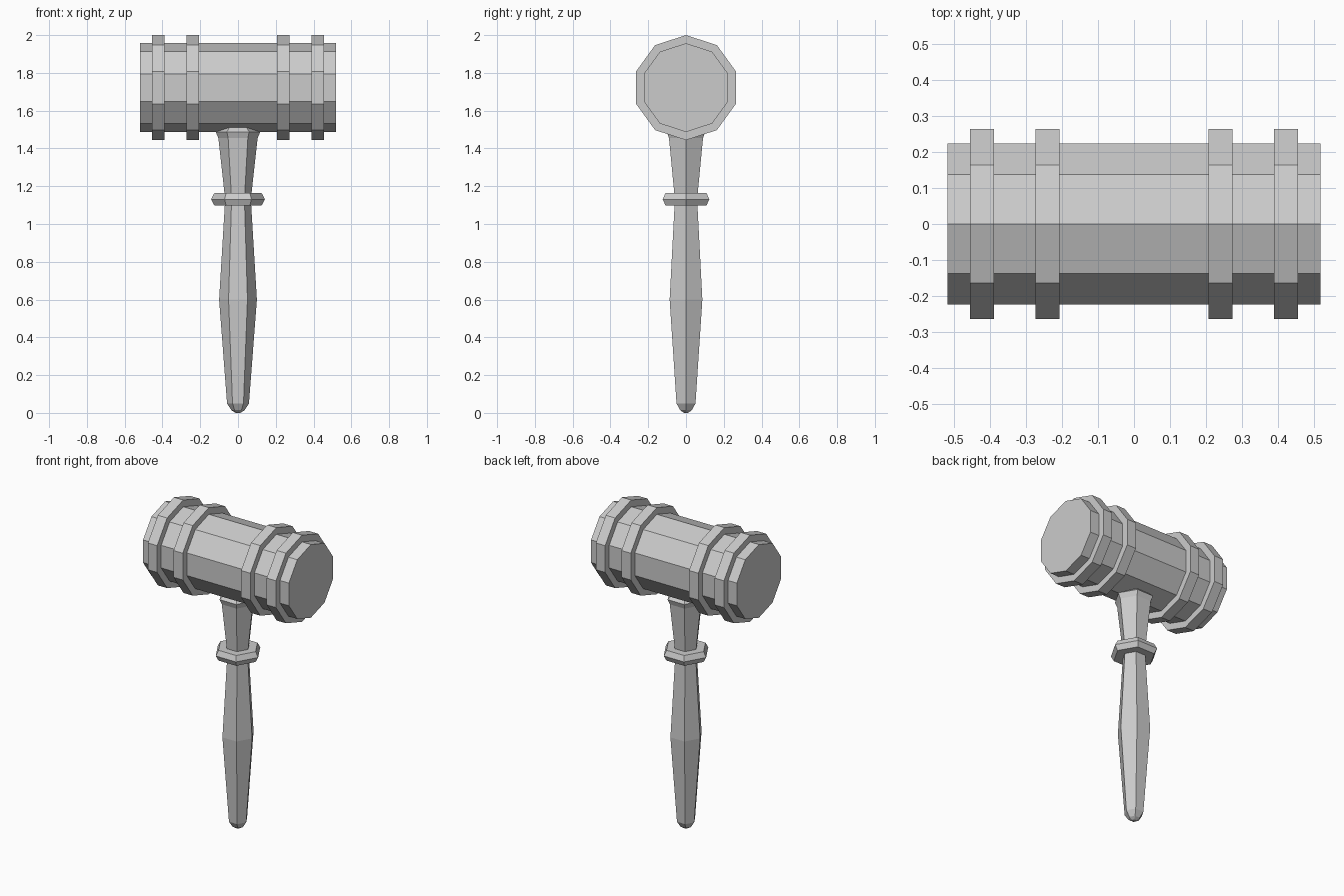
import bpy, bmesh, math
from mathutils import Matrix

if "Cube" in bpy.data.objects:
    bpy.data.objects.remove(bpy.data.objects["Cube"])

HEAD_Z = 1.722


def lathe(name, profile, sides, phase=0.0, matrix=Matrix()):
    """Faceted solid of revolution from (radius, height) pairs, capped at both ends."""
    bm = bmesh.new()
    rings = []
    for r, z in profile:
        rings.append([bm.verts.new((r * math.cos(phase + math.tau * i / sides),
                                    r * math.sin(phase + math.tau * i / sides), z))
                      for i in range(sides)])
    for a, b in zip(rings, rings[1:]):
        for i in range(sides):
            j = (i + 1) % sides
            bm.faces.new((a[i], a[j], b[j], b[i]))
    bm.faces.new(rings[0][::-1])
    bm.faces.new(rings[-1])
    bm.transform(matrix)
    bmesh.ops.recalc_face_normals(bm, faces=bm.faces)
    mesh = bpy.data.meshes.new(name)
    bm.to_mesh(mesh)
    bm.free()
    obj = bpy.data.objects.new(name, mesh)
    bpy.context.collection.objects.link(obj)
    return obj


def head_drum(name, radius, x0, x1):
    """Ten-sided drum lying along x with a corner pointing up."""
    m = Matrix.Translation((0, 0, HEAD_Z)) @ Matrix.Rotation(math.pi / 2, 4, 'Y')
    return lathe(name, [(radius, x0), (radius, x1)], 10, 0.0, m)


# Mallet head and its four raised bands
head_drum("head", 0.235, -0.518, 0.518)
for side, s in (("left", -1), ("right", 1)):
    for part, c in (("inner", 0.24), ("outer", 0.422)):
        head_drum(f"{side}_{part}_band", 0.278, s * c - 0.033, s * c + 0.033)

# Six-sided handle: rounded butt, swelling grip, flared neck
lathe("handle", [(0.012, 0.0), (0.035, 0.014), (0.058, 0.05), (0.1, 0.6),
                 (0.068, 1.13), (0.104, 1.455), (0.118, 1.488), (0.085, 1.515),
                 (0.085, 1.54)], 6)

# Collar around the neck
lathe("collar", [(0.125, 1.098), (0.143, 1.131), (0.125, 1.164)], 6)
